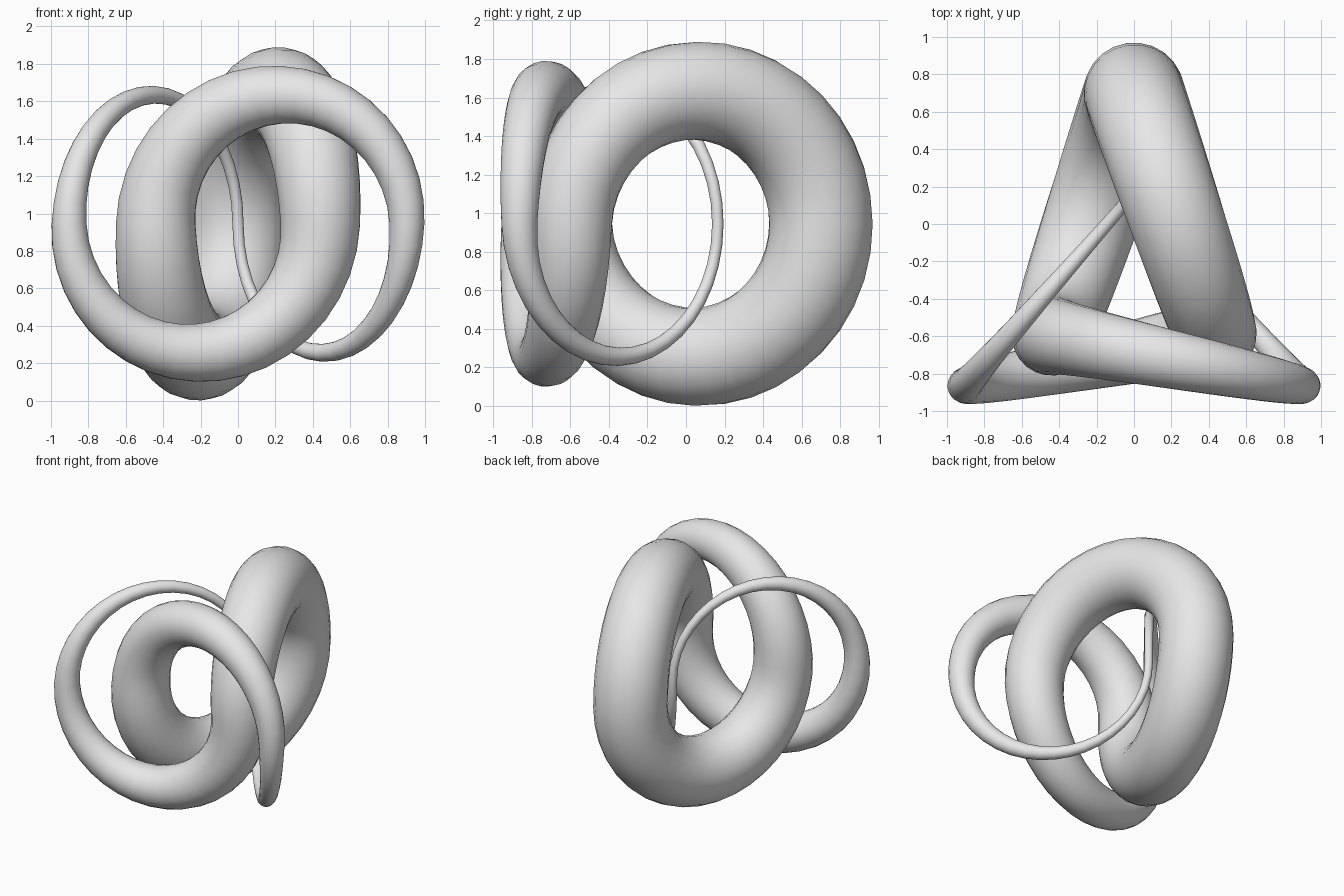
import bpy, math
from mathutils import Vector

if "Cube" in bpy.data.objects:
    bpy.data.objects.remove(bpy.data.objects["Cube"])

STEPS = 20                       # points per half loop
CENTRE = Vector((0, -0.343, 0.945))
HEIGHT = 0.69                    # vertical half size of each loop

grey = bpy.data.materials.new("light_grey")
grey.diffuse_color = (0.8, 0.8, 0.8, 1)
grey.use_nodes = True
grey.node_tree.nodes["Principled BSDF"].inputs["Base Color"].default_value = grey.diffuse_color


def anchor(k):
    """Alternating outer and inner turning points, 120 degrees apart."""
    a = math.radians(90 - 120 * k)
    r = 0.508 if k % 2 else 1.043
    return Vector((r * math.cos(a), r * math.sin(a), 0))


# Knot path: six half ellipses swinging between the turning points,
# with the tube swelling at the back and thinning on the opposite side
points = []
for k in range(6):
    a, b = anchor(k), anchor(k + 1)
    for i in range(STEPS):
        f = math.pi * i / STEPS
        p = CENTRE + a.lerp(b, (1 - math.cos(f)) / 2)
        p.z += HEIGHT * math.sin(f) * (-1 if k % 2 else 1)
        t = (k * math.pi + f) / 3
        points.append((p, 0.1525 + 0.12 * math.cos(t) - 0.0025 * math.cos(2 * t)))

curve = bpy.data.curves.new("knot_path", "CURVE")
curve.dimensions = "3D"
curve.bevel_depth = 1.0
curve.bevel_resolution = 10
curve.use_fill_caps = False
curve.twist_mode = "MINIMUM"
spline = curve.splines.new("POLY")
spline.points.add(len(points) - 1)
for sp, (p, r) in zip(spline.points, points):
    sp.co = (*p, 1)
    sp.radius = r
spline.use_cyclic_u = True
spline.use_smooth = True

# Turn the swept path into the final mesh
path = bpy.data.objects.new("knot_path", curve)
bpy.context.collection.objects.link(path)
bpy.context.view_layer.update()
deps = bpy.context.evaluated_depsgraph_get()
mesh = bpy.data.meshes.new_from_object(path.evaluated_get(deps))
bpy.data.objects.remove(path)

knot = bpy.data.objects.new("tapered_knot_tube", mesh)
bpy.context.collection.objects.link(knot)
mesh.materials.clear()
mesh.materials.append(grey)
for poly in mesh.polygons:
    poly.material_index = 0
    poly.use_smooth = True
